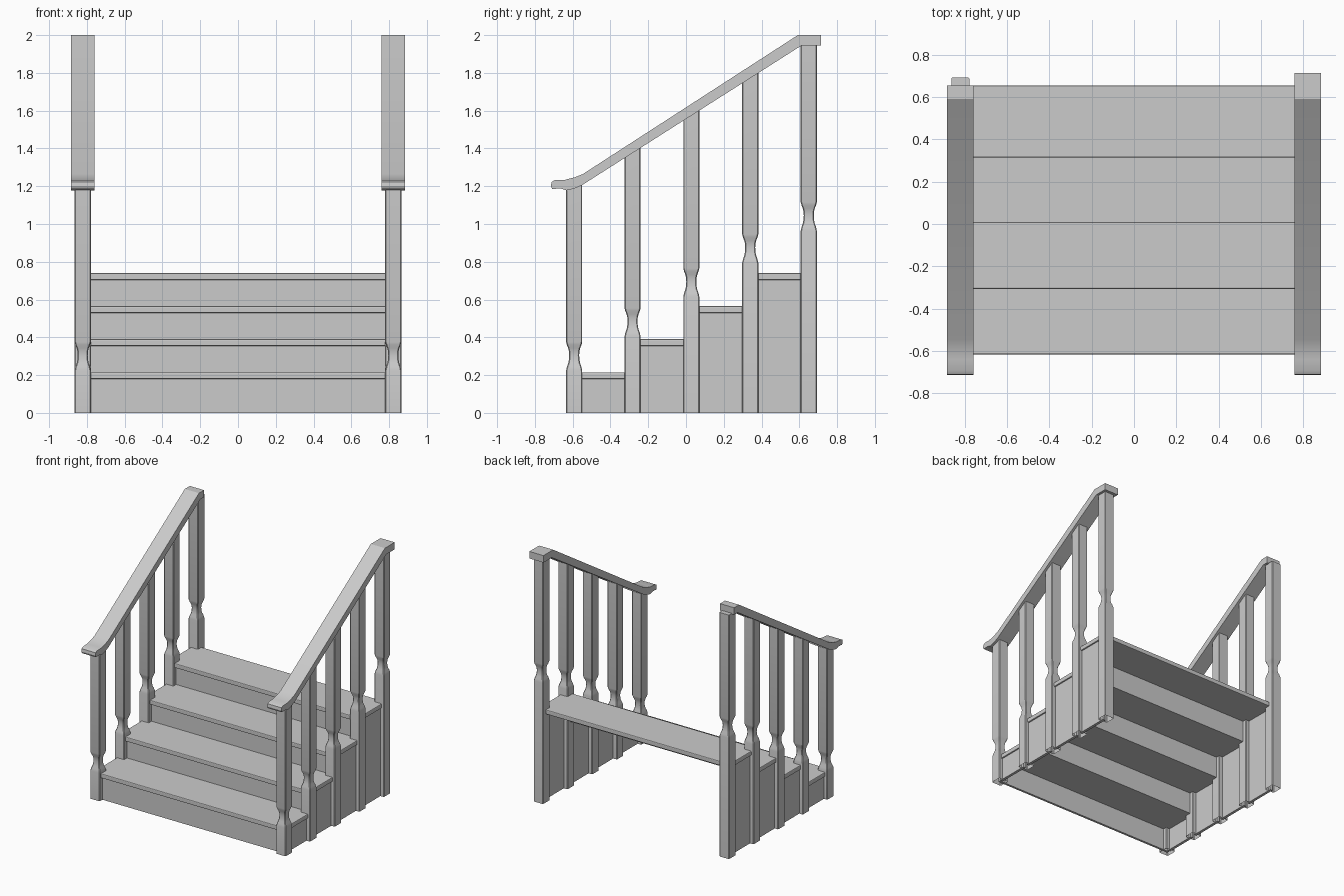
import bpy, bmesh

if "Cube" in bpy.data.objects:
    bpy.data.objects.remove(bpy.data.objects["Cube"])

POST_X = 0.822
POST_Y = [-0.592, -0.283, 0.028, 0.340, 0.650]
NECK_Z = [0.305, 0.485, 0.695, 0.875, 1.045]
HALF = 0.0425


def finish(name, bm, smooth=False):
    bmesh.ops.recalc_face_normals(bm, faces=bm.faces)
    me = bpy.data.meshes.new(name)
    bm.to_mesh(me)
    bm.free()
    ob = bpy.data.objects.new(name, me)
    bpy.context.collection.objects.link(ob)
    if smooth:
        bpy.ops.object.select_all(action='DESELECT')
        ob.select_set(True)
        bpy.context.view_layer.objects.active = ob
        bpy.ops.object.shade_smooth_by_angle(angle=0.52)
    return ob


def box(name, x0, x1, y0, y1, z0, z1, bevel=0):
    bm = bmesh.new()
    bmesh.ops.create_cube(bm, size=1)
    for v in bm.verts:
        v.co.x = x0 + (v.co.x + 0.5) * (x1 - x0)
        v.co.y = y0 + (v.co.y + 0.5) * (y1 - y0)
        v.co.z = z0 + (v.co.z + 0.5) * (z1 - z0)
    ob = finish(name, bm)
    if bevel:
        m = ob.modifiers.new("bevel", 'BEVEL')
        m.width = bevel
        m.segments = 2
    return ob


def post_top(y):
    # slanted so that the post ends just inside the handrail
    if y > 0.605:
        return 1.95
    if y < -0.545:
        return 1.215 + (y + 0.55) * 0.34
    return 1.215 + (y + 0.55) * 0.638


# Square posts with small chamfers and a narrow turned neck
def post(name, cx, cy, neck):
    bm = bmesh.new()
    profile = [(0, HALF)]
    for dz, h in [(-.08, HALF), (-.06, .038), (-.04, .031), (-.02, .0275), (0, .0265),
                  (.02, .0275), (.038, .032), (.055, .0385), (.07, HALF)]:
        profile.append((neck + dz, h))
    profile.append((None, HALF))
    rings = []
    for z, h in profile:
        c = h - 0.005
        pts = [(h, c), (c, h), (-c, h), (-h, c), (-h, -c), (-c, -h), (c, -h), (h, -c)]
        rings.append([bm.verts.new((cx + px, cy + py, post_top(cy + py) if z is None else z))
                      for px, py in pts])
    for a, b in zip(rings, rings[1:]):
        for i in range(8):
            j = (i + 1) % 8
            bm.faces.new((a[i], a[j], b[j], b[i]))
    bm.faces.new(rings[-1])
    finish(name, bm, True)


# Handrail: side profile extruded across its width
def handrail(name, cx, end):
    prof = [(-.708, 1.185), (-.715, 1.200), (-.712, 1.222), (-.695, 1.232), (-.640, 1.234),
            (-.590, 1.247), (-.545, 1.265), (.592, 2.0), (end, 2.0), (end, 1.944),
            (.610, 1.944), (-.550, 1.206), (-.590, 1.188), (-.632, 1.178),
            (-.660, 1.187), (-.685, 1.187)]
    bm = bmesh.new()
    face = bm.faces.new([bm.verts.new((cx - 0.0625, y, z)) for y, z in prof])
    ext = bmesh.ops.extrude_face_region(bm, geom=[face])
    bmesh.ops.translate(bm, vec=(0.125, 0, 0),
                        verts=[g for g in ext['geom'] if isinstance(g, bmesh.types.BMVert)])
    finish(name, bm, True)


for side, label in ((-1, "left"), (1, "right")):
    for i, (y, n) in enumerate(zip(POST_Y, NECK_Z)):
        post(f"{label}_post_{i + 1}", side * POST_X, y, n)
    # the left rail stops short over the back post
    handrail(f"{label}_handrail", side * POST_X, 0.715 if side > 0 else 0.655)

# Steps: tread with nosing, riser beneath, side panels between the posts
for i in range(4):
    y0 = -0.617 + i * 0.3105
    top = 0.215 + i * 0.175
    under = top - 0.036
    box(f"tread_{i + 1}", -0.845, 0.845, y0, y0 + 0.341, under, top, 0.006)
    bottom = 0 if i == 0 else top - 0.211
    box(f"riser_{i + 1}", -0.83, 0.83, y0 + 0.018, y0 + 0.036, bottom, under)
    for side, label in ((-1, "left"), (1, "right")):
        xa, xb = sorted((side * 0.812, side * 0.834))
        box(f"{label}_side_panel_{i + 1}", xa, xb, POST_Y[i] + 0.02, POST_Y[i + 1] - 0.02, 0, under)
